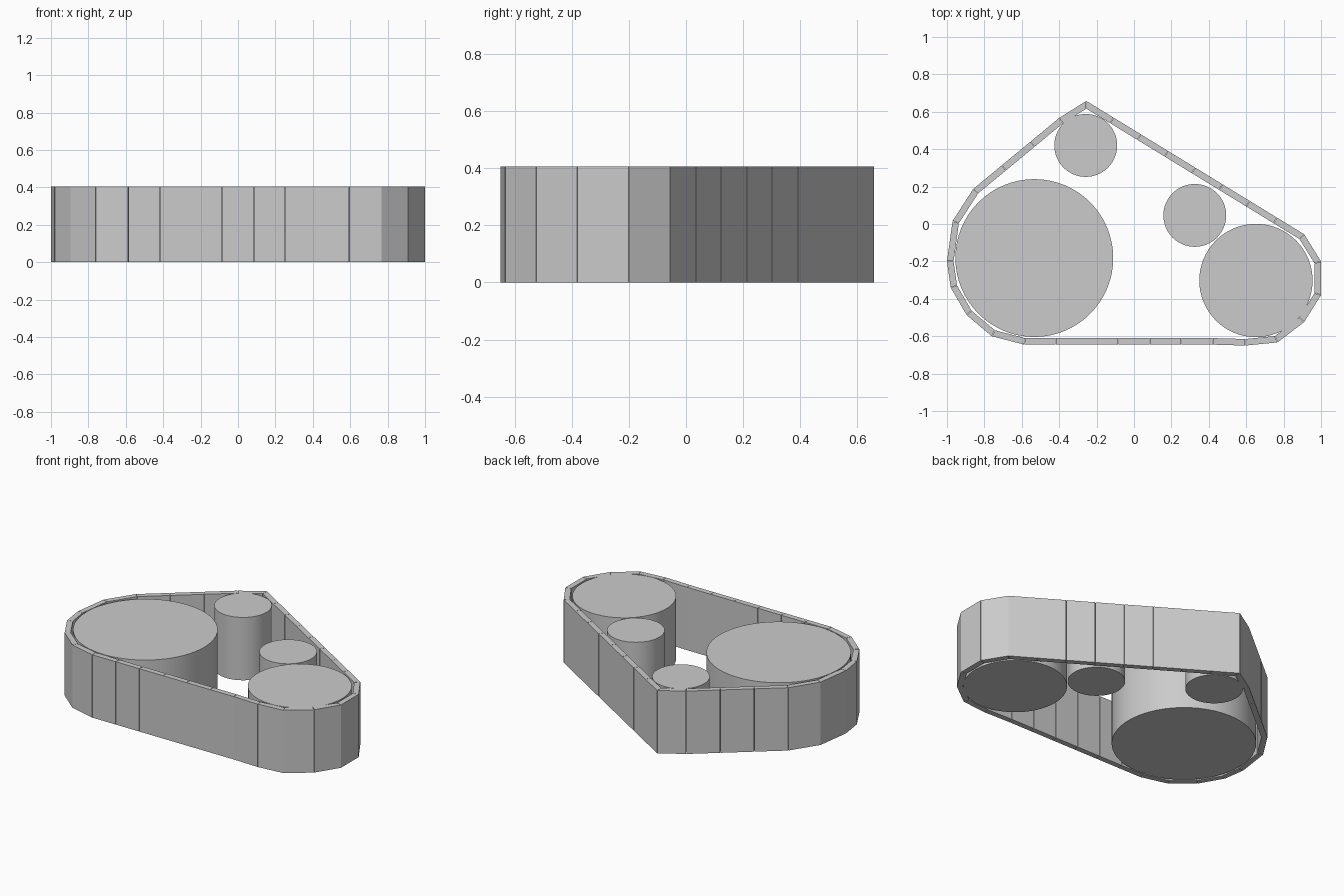
import bpy, bmesh
from mathutils import Vector

cube = bpy.data.objects.get("Cube")
if cube:
    bpy.data.objects.remove(cube, do_unlink=True)

HEIGHT = 0.405
THICK = 0.035
GAP = 0.001

grey = bpy.data.materials.new("plain grey")
grey.use_nodes = True
colour = (0.6, 0.6, 0.6, 1)
grey.diffuse_color = colour
grey.node_tree.nodes["Principled BSDF"].inputs["Base Color"].default_value = colour


def roller(name, x, y, radius):
    bpy.ops.mesh.primitive_cylinder_add(vertices=64, radius=radius, depth=HEIGHT,
                                        location=(x, y, HEIGHT / 2))
    ob = bpy.context.object
    ob.name = name
    ob.data.materials.append(grey)
    bpy.ops.object.shade_smooth_by_angle()


# Pulleys
roller("large_pulley", -0.533, -0.182, 0.422)
roller("medium_pulley", 0.652, -0.302, 0.303)
roller("rear_idler", -0.258, 0.42, 0.168)
roller("inner_idler", 0.325, 0.046, 0.168)

# Outer belt path, counter-clockwise: corner x, y and links to the next corner
corners = [
    (-0.255, 0.658, 1), (-0.40, 0.567, 3), (-0.86, 0.187, 1), (-0.97, 0.016, 1),
    (-1.0, -0.20, 1), (-0.98, -0.34, 1), (-0.895, -0.487, 1), (-0.76, -0.60, 1),
    (-0.587, -0.645, 6), (0.42, -0.645, 1), (0.595, -0.65, 1), (0.767, -0.633, 1),
    (0.91, -0.524, 1), (1.0, -0.38, 1), (1.0, -0.20, 1), (0.91, -0.055, 8),
]
outer = []
for i, (x, y, links) in enumerate(corners):
    start = Vector((x, y))
    end = Vector(corners[(i + 1) % len(corners)][:2])
    outer += [start.lerp(end, k / links) for k in range(links)]


def inward(a, b):
    d = (b - a).normalized()
    return Vector((-d.y, d.x))


# Mitred inner path
inner = []
for i, p in enumerate(outer):
    n1 = inward(outer[i - 1], p)
    n2 = inward(p, outer[(i + 1) % len(outer)])
    inner.append(p + (n1 + n2) * THICK / (1 + n1.dot(n2)))

# Belt made of separate links with hairline seams
bm = bmesh.new()
for i, a in enumerate(outer):
    j = (i + 1) % len(outer)
    shift = (outer[j] - a).normalized() * GAP
    ring = [a + shift, outer[j] - shift, inner[j] - shift, inner[i] + shift]
    base = bm.faces.new([bm.verts.new((p.x, p.y, 0)) for p in ring])
    top = bmesh.ops.extrude_face_region(bm, geom=[base], use_keep_orig=True)
    bmesh.ops.translate(bm, vec=(0, 0, HEIGHT),
                        verts=[v for v in top["geom"] if isinstance(v, bmesh.types.BMVert)])
bmesh.ops.recalc_face_normals(bm, faces=bm.faces)
mesh = bpy.data.meshes.new("belt")
bm.to_mesh(mesh)
bm.free()
mesh.materials.append(grey)
belt = bpy.data.objects.new("belt", mesh)
bpy.context.collection.objects.link(belt)
